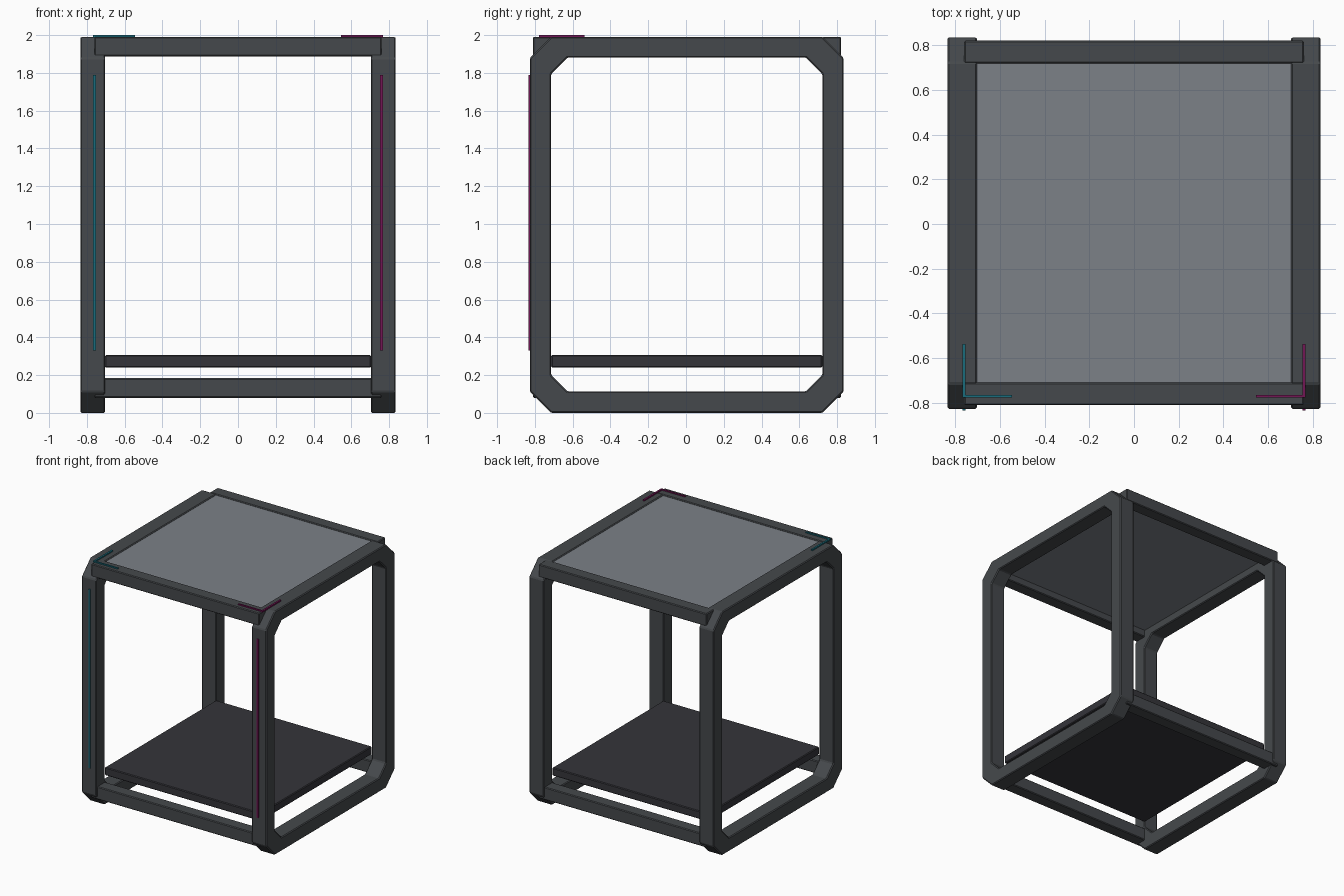
import bpy, bmesh

if "Cube" in bpy.data.objects:
    bpy.data.objects.remove(bpy.data.objects["Cube"])

CY = 0.004  # depth offset of the frame, balancing the front light strips


def material(name, rgb):
    m = bpy.data.materials.new(name)
    m.diffuse_color = (*rgb, 1)
    m.use_nodes = True
    m.node_tree.nodes["Principled BSDF"].inputs["Base Color"].default_value = m.diffuse_color
    return m


FRAME = material("frame_grey", (0.06, 0.066, 0.072))
SHELF = material("shelf_grey", (0.035, 0.035, 0.042))
GLASS = material("top_grey", (0.20, 0.22, 0.245))
TEAL = material("teal", (0.01, 0.15, 0.20))
MAGENTA = material("magenta", (0.17, 0.008, 0.09))


def finish(name, bm, mat, bevel=0):
    bmesh.ops.recalc_face_normals(bm, faces=bm.faces)
    mesh = bpy.data.meshes.new(name)
    bm.to_mesh(mesh)
    bm.free()
    mesh.materials.append(mat)
    ob = bpy.data.objects.new(name, mesh)
    bpy.context.collection.objects.link(ob)
    if bevel:
        mod = ob.modifiers.new("edge_bevel", 'BEVEL')
        mod.width = bevel
        mod.segments = 1
    return ob


def box(name, x, y, z, mat, bevel=0):
    bm = bmesh.new()
    bmesh.ops.create_cube(bm, size=1)
    for v in bm.verts:
        for i, (lo, hi) in enumerate((x, y, z)):
            v.co[i] = lo if v.co[i] < 0 else hi
    return finish(name, bm, mat, bevel)


def octagon(hy, z0, z1, c):
    # Chamfered rectangle in the side plane
    return [(-hy + c, z0), (hy - c, z0), (hy, z0 + c), (hy, z1 - c),
            (hy - c, z1), (-hy + c, z1), (-hy, z1 - c), (-hy, z0 + c)]


def side_frame(name, x0, x1):
    # Closed eight-sided ring with a rectangular section
    bm = bmesh.new()
    outer = octagon(0.831, 0.0, 1.99, 0.112)
    inner = octagon(0.718, 0.113, 1.882, 0.088)
    rings = [[bm.verts.new((x, y + CY, z)) for y, z in pts]
             for x, pts in ((x0, outer), (x1, outer), (x1, inner), (x0, inner))]
    for k in range(4):
        a, b = rings[k], rings[(k + 1) % 4]
        for i in range(8):
            j = (i + 1) % 8
            bm.faces.new((a[i], a[j], b[j], b[i]))
    return finish(name, bm, FRAME, 0.007)


# Side frames
side_frame("left_side_frame", -0.835, -0.703)
side_frame("right_side_frame", 0.703, 0.835)

# Cross rails
for side, y in (("front", (-0.811, -0.709)), ("back", (0.719, 0.821))):
    box(side + "_top_rail", (-0.76, 0.76), y, (1.888, 1.991), FRAME, 0.006)
    box(side + "_bottom_rail", (-0.76, 0.76), y, (0.08, 0.184), FRAME, 0.006)

# Table top and lower shelf
box("top_panel", (-0.705, 0.705), (-0.712, 0.722), (1.945, 1.983), GLASS)
box("lower_shelf", (-0.705, 0.705), (-0.714, 0.722), (0.24, 0.306), SHELF, 0.006)

# Light strips on the front posts and top front corners
for side, s, mat in (("left", -1, TEAL), ("right", 1, MAGENTA)):
    post = sorted((s * 0.753, s * 0.767))
    box(side + "_post_strip", post, (-0.835, -0.822), (0.33, 1.79), mat)
    box(side + "_top_strip_across", sorted((s * 0.545, s * 0.767)),
        (-0.777, -0.765), (1.988, 2.0), mat)
    box(side + "_top_strip_along", post, (-0.777, -0.537), (1.988, 2.0), mat)
